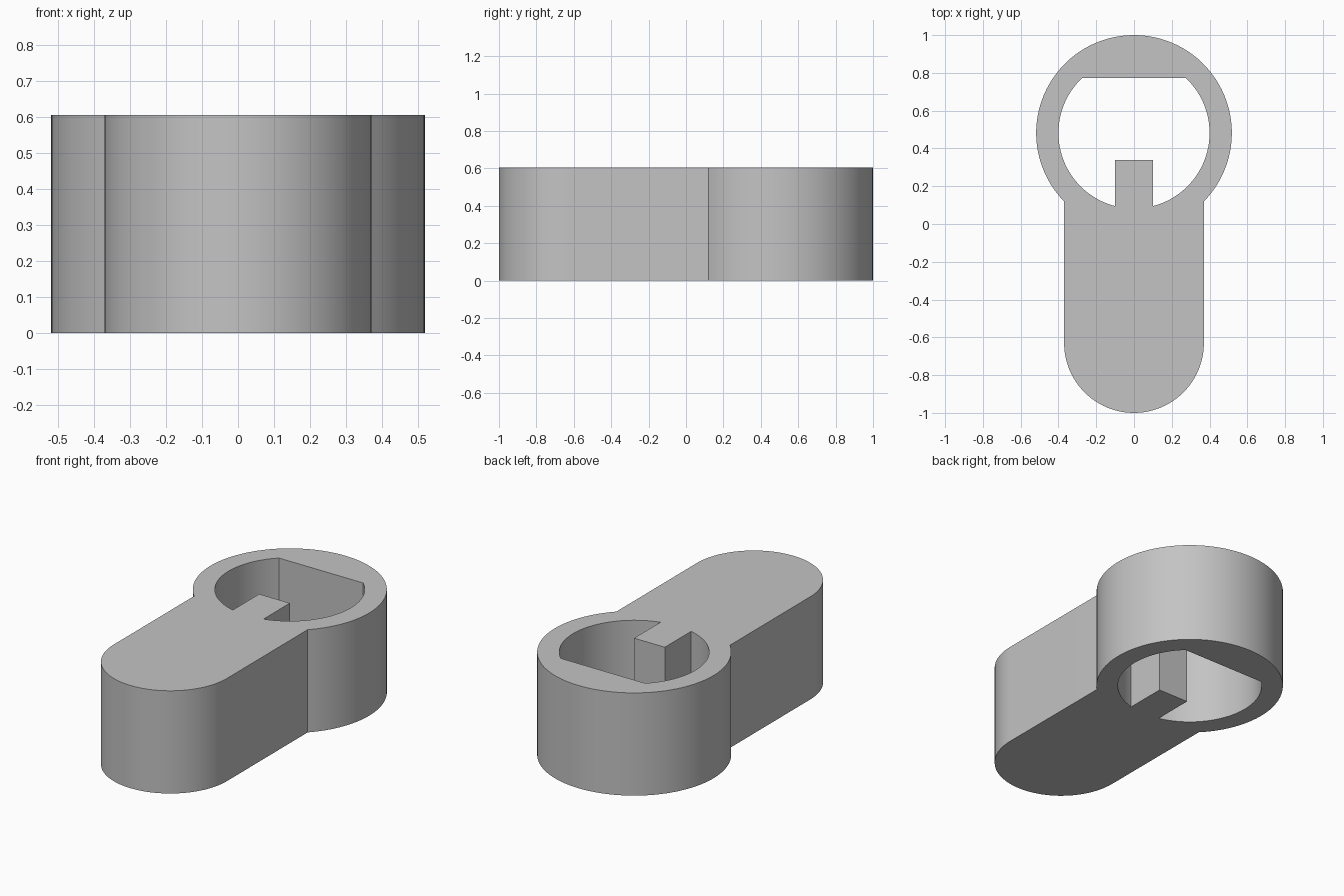
import bpy, bmesh
from math import sin, cos, asin, sqrt, pi

cube = bpy.data.objects.get("Cube")
if cube:
    bpy.data.objects.remove(cube)

# Main dimensions
HEIGHT = 0.605
RING_Y, RING_R, BORE_R = 0.482, 0.518, 0.40
ARM_R = 0.37
FLAT_Y = 0.773
KEY_X, KEY_Y = 0.10, 0.34


def arc(cy, r, start, end, steps):
    """Points on a circle centred on the y axis."""
    angles = [start + (end - start) * i / steps for i in range(steps + 1)]
    return [(r * cos(a), cy + r * sin(a)) for a in angles]


# Right half of the outline: rounded arm end, ring, bore with flat, key
outline = arc(ARM_R - 1, ARM_R, -pi / 2, 0, 24)
junction = -asin(sqrt(RING_R**2 - ARM_R**2) / RING_R)
outline += arc(RING_Y, RING_R, junction, pi / 2, 40)
outline += [(0, FLAT_Y)]
flat_angle = asin((FLAT_Y - RING_Y) / BORE_R)
key_angle = -asin(sqrt(BORE_R**2 - KEY_X**2) / BORE_R)
outline += arc(RING_Y, BORE_R, flat_angle, key_angle, 36)
outline += [(KEY_X, KEY_Y), (0, KEY_Y)]

# Extrude the half outline, leaving it open along the mirror plane
bm = bmesh.new()
base = bm.faces.new([bm.verts.new((x, y, 0)) for x, y in outline])
result = bmesh.ops.extrude_face_region(bm, geom=[base], use_keep_orig=True)
top = [v for v in result["geom"] if isinstance(v, bmesh.types.BMVert)]
bmesh.ops.translate(bm, verts=top, vec=(0, 0, HEIGHT))
bmesh.ops.recalc_face_normals(bm, faces=bm.faces)
seam = [f for f in bm.faces if all(abs(v.co.x) < 1e-5 for v in f.verts)]
bmesh.ops.delete(bm, geom=seam, context="FACES")

mesh = bpy.data.meshes.new("keyed_lever")
bm.to_mesh(mesh)
bm.free()
lever = bpy.data.objects.new("keyed_lever", mesh)
bpy.context.collection.objects.link(lever)

# Plain grey
grey = bpy.data.materials.new("plain_grey")
grey.use_nodes = True
colour = (0.55, 0.55, 0.55, 1)
grey.diffuse_color = colour
grey.node_tree.nodes["Principled BSDF"].inputs["Base Color"].default_value = colour
mesh.materials.append(grey)

# Smooth curved walls with crisp corners, then mirror across x
bpy.ops.object.select_all(action="DESELECT")
lever.select_set(True)
bpy.context.view_layer.objects.active = lever
bpy.ops.object.shade_smooth_by_angle(angle=pi / 9)
mirror = lever.modifiers.new("mirror", "MIRROR")
mirror.use_clip = True
